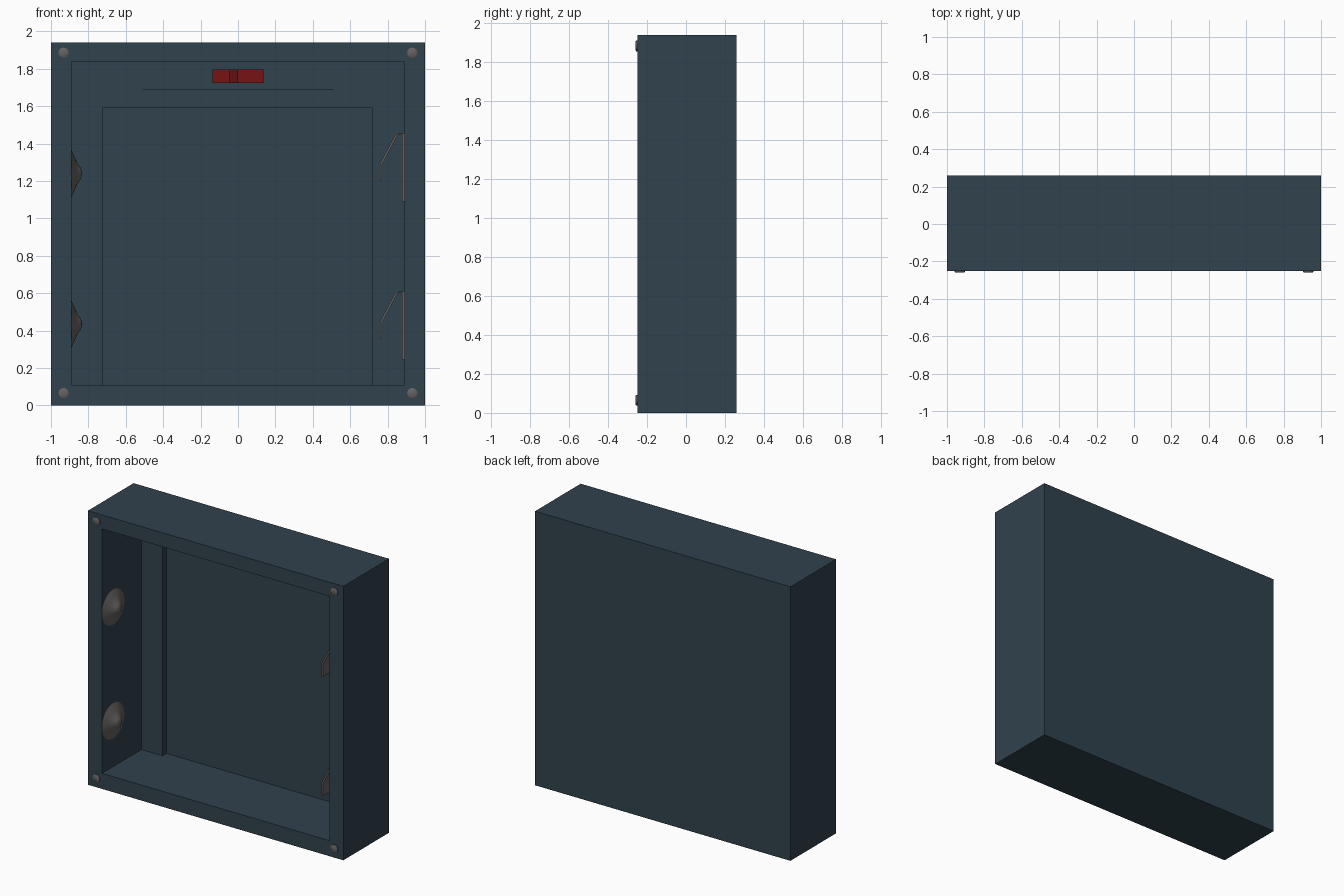
import bpy, bmesh, math
from mathutils import Matrix

if "Cube" in bpy.data.objects:
    bpy.data.objects.remove(bpy.data.objects["Cube"])


def material(name, rgb):
    m = bpy.data.materials.new(name)
    m.diffuse_color = (*rgb, 1)
    m.use_nodes = True
    m.node_tree.nodes["Principled BSDF"].inputs["Base Color"].default_value = m.diffuse_color
    return m


BLUE = material("blue_grey_paint", (0.03, 0.054, 0.075))
RED = material("red_plastic", (0.18, 0.007, 0.007))
DARK_RED = material("dark_red_plastic", (0.12, 0.005, 0.005))
METAL = material("dark_metal", (0.13, 0.125, 0.12))


def finish(bm, name, mat, smooth=False):
    bmesh.ops.recalc_face_normals(bm, faces=bm.faces)
    me = bpy.data.meshes.new(name)
    bm.to_mesh(me)
    bm.free()
    ob = bpy.data.objects.new(name, me)
    bpy.context.collection.objects.link(ob)
    me.materials.append(mat)
    if smooth:
        bpy.ops.object.select_all(action='DESELECT')
        ob.select_set(True)
        bpy.context.view_layer.objects.active = ob
        bpy.ops.object.shade_smooth_by_angle(angle=math.radians(35))
    return ob


def box(name, x, y, z, mat):
    bm = bmesh.new()
    bmesh.ops.create_cube(bm, size=1)
    for v in bm.verts:
        v.co = [r[0] if c < 0 else r[1] for c, r in zip(v.co, (x, y, z))]
    return finish(bm, name, mat)


def lathe(name, profile, matrix, mat, segments=32):
    """Revolve (radius, height) points about z, then place with a matrix."""
    bm = bmesh.new()
    vs = [bm.verts.new((r, 0, h)) for r, h in profile]
    edges = [bm.edges.new(p) for p in zip(vs, vs[1:])]
    bmesh.ops.spin(bm, geom=vs + edges, cent=(0, 0, 0), axis=(0, 0, 1),
                   angle=math.tau, steps=segments)
    bmesh.ops.remove_doubles(bm, verts=bm.verts, dist=0.0005)
    bm.transform(matrix)
    return finish(bm, name, mat, True)


def strip(name, path, t, y0, y1, mat):
    """Bent flat bar: offset an xz path by thickness t and extrude along y."""
    n = []
    for i in range(len(path)):
        a, b = path[max(i - 1, 0)], path[min(i + 1, len(path) - 1)]
        dx, dz = b[0] - a[0], b[1] - a[1]
        d = math.hypot(dx, dz)
        n.append((path[i][0] + dz / d * t, path[i][1] - dx / d * t))
    bm = bmesh.new()
    rows = [[bm.verts.new((x, y, z)) for x, z in pts]
            for y in (y0, y1) for pts in (path, n)]
    a0, b0, a1, b1 = rows
    for i in range(len(path) - 1):
        for p, q in ((a0, b0), (b0, b1), (b1, a1), (a1, a0)):
            bm.faces.new((p[i], p[i + 1], q[i + 1], q[i]))
    for i in (0, -1):
        bm.faces.new((a0[i], b0[i], b1[i], a1[i]))
    return finish(bm, name, mat)


# Cabinet body: nested pockets made by insetting rectangles of the front face
def ring(bm, x0, x1, z0, z1, y):
    return [bm.verts.new((x, y, z)) for x, z in
            ((x0, z0), (x1, z0), (x1, z1), (x0, z1))]


bm = bmesh.new()
loops = [ring(bm, -1, 1, 0, 1.94, 0.26),
         ring(bm, -1, 1, 0, 1.94, -0.25),
         ring(bm, -0.89, 0.89, 0.11, 1.84, -0.25),
         ring(bm, -0.89, 0.89, 0.11, 1.84, 0.19),
         ring(bm, -0.725, 0.72, 0.11, 1.59, 0.19),
         ring(bm, -0.725, 0.72, 0.11, 1.59, 0.235)]
for a, b in zip(loops, loops[1:]):
    for i in range(4):
        j = (i + 1) % 4
        bm.faces.new((a[i], a[j], b[j], b[i]))
bm.faces.new(loops[0])
bm.faces.new(loops[-1])
finish(bm, "cabinet_body", BLUE)

# Corner rivets on the front frame
for sx in (-1, 1):
    for z in (0.065, 1.885):
        m = Matrix.Translation((sx * 0.932, -0.25, z)) @ Matrix.Rotation(math.pi / 2, 4, 'X')
        lathe("corner_rivet", [(0, 0), (0.028, 0), (0.028, 0.006), (0.022, 0.01), (0, 0.01)],
              m, METAL, 16)

# Domed buttons on the left inner wall, bent clips on the right inner wall
dome = [(0.125, 0), (0.085, 0.018), (0.045, 0.036), (0.035, 0.046), (0.02, 0.053), (0, 0.055)]
for z in (0.435, 1.24):
    m = Matrix.Translation((-0.89, -0.125, z)) @ Matrix.Rotation(math.pi / 2, 4, 'Y')
    lathe("wall_button", dome, m, METAL)
for z in (0.0, 0.845):
    path = [(0.89, 0.245 + z), (0.89, 0.613 + z), (0.842, 0.605 + z),
            (0.758, 0.445 + z), (0.758, 0.355 + z)]
    strip("spring_clip", path, -0.012, -0.15, -0.02, METAL)

# Thin ledge and red latch at the top of the back panel
box("thin_ledge", (-0.51, 0.51), (0.10, 0.19), (1.688, 1.692), BLUE)
box("red_latch", (-0.135, 0.135), (0.15, 0.19), (1.725, 1.795), RED)
box("latch_tab", (-0.045, 0.0), (0.12, 0.15), (1.725, 1.795), DARK_RED)
